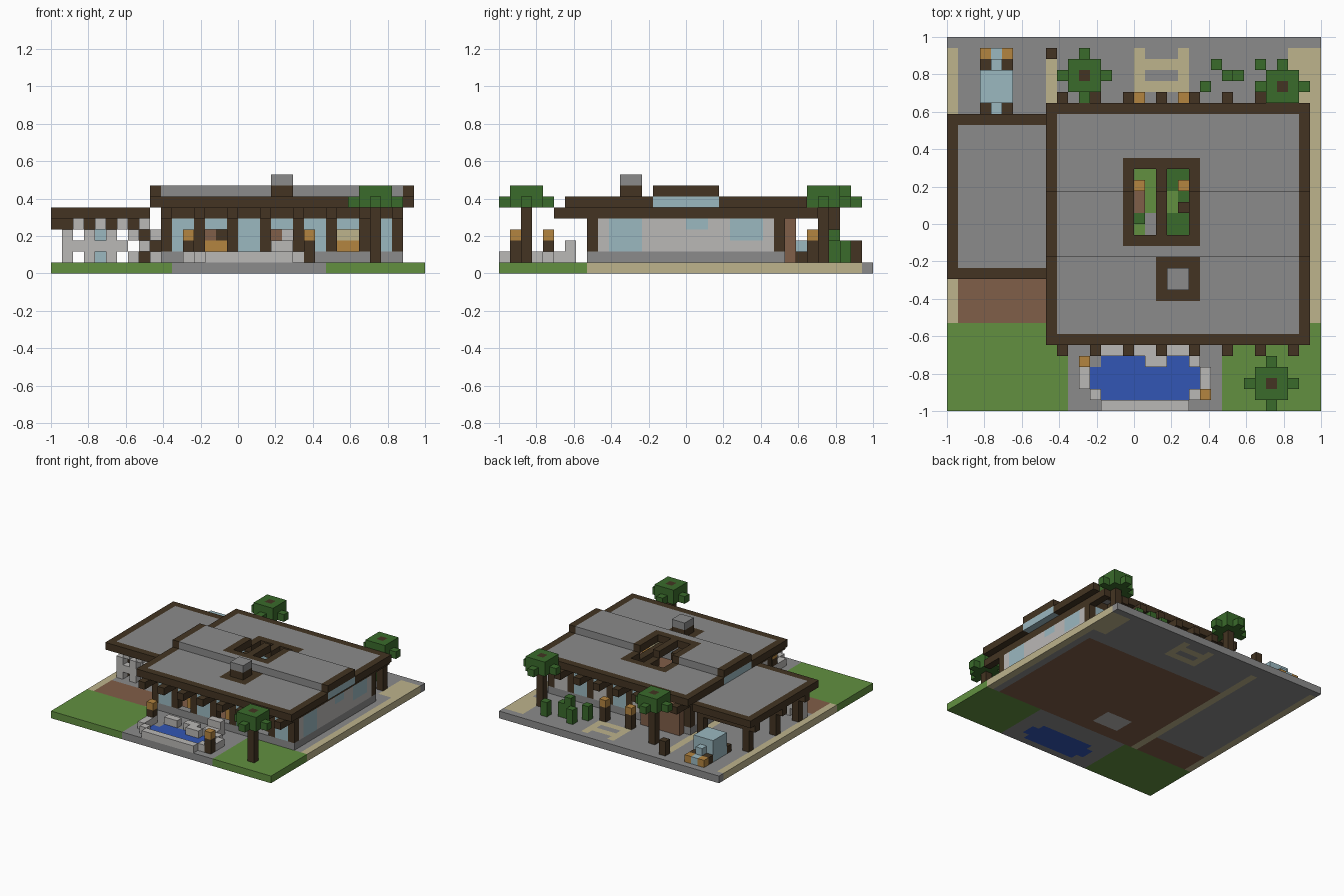
import bpy, bmesh
from mathutils import Vector

cube = bpy.data.objects.get("Cube")
if cube:
    bpy.data.objects.remove(cube, do_unlink=True)

UNIT = 2 / 34  # block size
COLOURS = {"dark_wood": "433422", "stone": "8B8B8B", "pale_stone": "BAB8B6", "amber": "B48540",
           "leaf": "3A6B2B", "grass": "629040", "sand": "BDB38C", "glass": "9BB8C0",
           "water": "3256B5", "brick": "805E48"}
NAMES = list(COLOURS)


def linear(h):
    s = [int(h[k:k + 2], 16) / 255 for k in range(0, 6, 2)]
    return [c / 12.92 if c < 0.04045 else ((c + 0.055) / 1.055) ** 2.4 for c in s] + [1]


MATS = []
for name, code in COLOURS.items():
    m = bpy.data.materials.new(name)
    m.use_nodes = True
    m.diffuse_color = linear(code)
    bsdf = m.node_tree.nodes["Principled BSDF"]
    bsdf.inputs["Base Color"].default_value = linear(code)
    bsdf.inputs["Roughness"].default_value = 0.9
    MATS.append(m)


class Part:
    """Blocks on a grid; later fills replace earlier ones, colour None cuts."""

    def __init__(self, name):
        self.name, self.cells = name, {}

    def fill(self, colour, x, y, z):
        spans = [range(*s) if isinstance(s, tuple) else range(s, s + 1) for s in (x, y, z)]
        for i in spans[0]:
            for j in spans[1]:
                for k in spans[2]:
                    if colour:
                        self.cells[i, j, k] = colour
                    else:
                        self.cells.pop((i, j, k), None)

    def build(self):
        bm, corners = bmesh.new(), {}

        def vert(p):
            key = tuple(p)
            if key not in corners:
                corners[key] = bm.verts.new((Vector(key) - Vector((17, 17, 0))) * UNIT)
            return corners[key]

        used = sorted(set(self.cells.values()), key=NAMES.index)
        for cell, colour in self.cells.items():
            for axis in range(3):
                for side in (0, 1):
                    near = list(cell)
                    near[axis] += 2 * side - 1
                    if tuple(near) in self.cells:
                        continue
                    quad = []
                    for a, b in ((0, 0), (1, 0), (1, 1), (0, 1)):
                        p = list(cell)
                        p[axis] += side
                        p[(axis + 1) % 3] += a
                        p[(axis + 2) % 3] += b
                        quad.append(vert(p))
                    f = bm.faces.new(quad if side else quad[::-1])
                    f.material_index = used.index(colour)
        mesh = bpy.data.meshes.new(self.name)
        bm.to_mesh(mesh)
        bm.free()
        for c in used:
            mesh.materials.append(MATS[NAMES.index(c)])
        bpy.context.collection.objects.link(bpy.data.objects.new(self.name, mesh))


# Ground slab with lawns, paths, house floor and pool water
g = Part("ground")
g.fill("stone", (0, 34), (0, 34), 0)
for x in ((0, 11), (25, 34)):
    g.fill("grass", x, (0, 8), 0)
for x, y in ((0, (8, 33)), (33, (8, 33)), ((31, 34), (28, 33)), (9, (8, 32)), ((17, 22), (29, 33))):
    g.fill("sand", x, y, 0)
for y in (30, 32):
    g.fill("stone", (18, 21), y, 0)
g.fill("brick", (1, 9), (8, 12), 0)
g.fill("brick", (10, 32), (8, 26), 0)
g.fill("pale_stone", (14, 18), (10, 13), 0)
g.fill("water", (13, 23), (2, 4), 0)
g.fill("water", (14, 22), (1, 5), 0)
g.build()

# Pool edging stones
p = Part("pool_edge")
for x, y in (((14, 22), 0), (12, (2, 5)), (23, (2, 4)), (13, 1), (22, 1), (22, 4), ((18, 20), 4),
             ((14, 16), 5), ((17, 19), 5), ((20, 22), 5)):
    p.fill("pale_stone", x, y, 1)
p.fill("pale_stone", (20, 22), 6, (1, 3))
p.build()

# House walls: posts, plinth, glazing and brick panel
POSTS = range(10, 32, 3)
w = Part("house_walls")
for y in (8, 25):
    w.fill("glass", (10, 32), y, (2, 5))
    w.fill("stone", (10, 32), y, 1)
for x in (14, 20, 26):
    w.fill(None, (x, x + 2), 8, (2, 4))
for x in (17, 23, 29):
    w.fill("pale_stone", (x, x + 2), 25, (2, 4))
for x in (10, 31):
    w.fill("stone", x, (8, 26), 1)
    w.fill("pale_stone", x, (8, 26), (2, 5))
for y, z in (((10, 13), (2, 5)), ((17, 19), 4), ((21, 24), (3, 5))):
    w.fill("glass", 31, y, z)
for x in POSTS:
    for y in (8, 25):
        w.fill("dark_wood", x, y, (2, 5))
w.fill("brick", (11, 17), 26, (1, 5))
w.build()

# Roof beams and lintels
b = Part("roof_beams")
for x in POSTS:
    b.fill("dark_wood", x, (5, 29), 5)
for y in (8, 25):
    b.fill("dark_wood", (10, 32), y, 5)
b.fill(None, (17, 22), (16, 22), 5)
b.build()

# Main roof with raised middle bay, roof opening and end windows
r = Part("main_roof")
r.fill("dark_wood", (9, 33), (6, 28), 6)
r.fill("stone", (10, 32), (7, 27), 6)
r.fill(None, (9, 33), (14, 20), 6)
for x in (9, 32):
    r.fill("glass", x, (14, 20), 6)
r.fill("dark_wood", (9, 33), (14, 20), 7)
r.fill("stone", (10, 32), (14, 20), 7)
for y, z in (((15, 20), 7), ((20, 23), 6)):
    r.fill("dark_wood", (16, 23), y, z)
r.fill(None, (17, 22), (16, 22), (6, 8))
r.fill("dark_wood", 19, (16, 20), 7)
r.fill("dark_wood", 19, (20, 22), 6)
r.fill("dark_wood", (19, 23), (10, 14), 6)
r.build()

# Chimney
c = Part("chimney")
c.fill("stone", (20, 22), (11, 13), (1, 6))
c.fill("dark_wood", (20, 22), (11, 13), 7)
c.fill("stone", (20, 22), (11, 13), 8)
c.build()

# Furniture just inside the front openings
f = Part("furniture")
for x, upper in ((14, "brick"), (20, "brick"), (26, "sand")):
    f.fill("amber", (x, x + 2), 10, (1, 3))
    f.fill(upper, (x, x + 2), 10, 3)
f.fill("dark_wood", 15, 10, 3)
f.fill("pale_stone", 21, 10, (1, 4))
f.build()

# Planted courtyard below the roof opening
y = Part("courtyard")
y.fill("grass", (17, 22), (16, 22), 1)
y.fill("leaf", (20, 22), (16, 22), (1, 3))
y.fill("leaf", 17, 17, 2)
y.fill("grass", 20, (18, 20), (1, 3))
y.fill("brick", 17, (18, 20), (1, 3))
y.fill("stone", 18, (16, 18), 1)
for x in (17, 21):
    y.fill("dark_wood", x, 20, (1, 3))
    y.fill("amber", x, 20, 3)
y.fill("dark_wood", 21, 18, (1, 4))
y.build()

# Carport wing: roof, cross beams and posts
k = Part("carport")
k.fill("dark_wood", (0, 9), (12, 27), 5)
k.fill("stone", (1, 9), (13, 26), 5)
for row in (14, 19, 25):
    k.fill("dark_wood", (0, 9), row, 4)
    for x in (1, 8):
        k.fill("dark_wood", x, row, (1, 4))
k.build()

# Open block screen at the front of the carport
s = Part("block_screen")
for z in range(1, 5):
    for x in range(1, 10):
        if (x + z) % 2 == 0 or (z == 2 and x < 6):
            s.fill("pale_stone", x, 13, z)
s.build()

# Parked car
v = Part("car")
v.fill("glass", (3, 6), (28, 31), (1, 4))
v.fill("glass", 4, (27, 32), (1, 3))
for x in (3, 5):
    for row in (27, 31):
        v.fill("dark_wood", x, row, 1)
    v.fill("amber", x, 32, 1)
v.fill("glass", 4, 32, 1)
v.build()

# Trees: trunk, crown and side tufts
for name, x, row in (("front_tree", 29, 2), ("back_tree_left", 30, 29), ("back_tree_right", 12, 30)):
    t = Part(name)
    t.fill("leaf", (x - 1, x + 2), (row - 1, row + 2), (6, 8))
    t.fill("leaf", (x - 2, x + 3), row, 6)
    t.fill("leaf", x, (row - 2, row + 3), 6)
    t.fill("dark_wood", x, row, (1, 8))
    t.build()

# Upright garden shrubs
h = Part("shrubs")
for x, row, top in ((24, 31, 3), (25, 30, 4), (26, 30, 3), (23, 29, 3), (28, 31, 3)):
    h.fill("leaf", x, row, (1, top))
h.build()

# Lanterns and gate post
n = Part("lanterns")
for x, row, low in ((12, 4, 2), (23, 1, 1), (17, 28, 1), (21, 28, 1)):
    n.fill("dark_wood", x, row, (low, 3))
    n.fill("amber", x, row, 3)
n.fill("dark_wood", 9, 32, (1, 3))
n.build()
